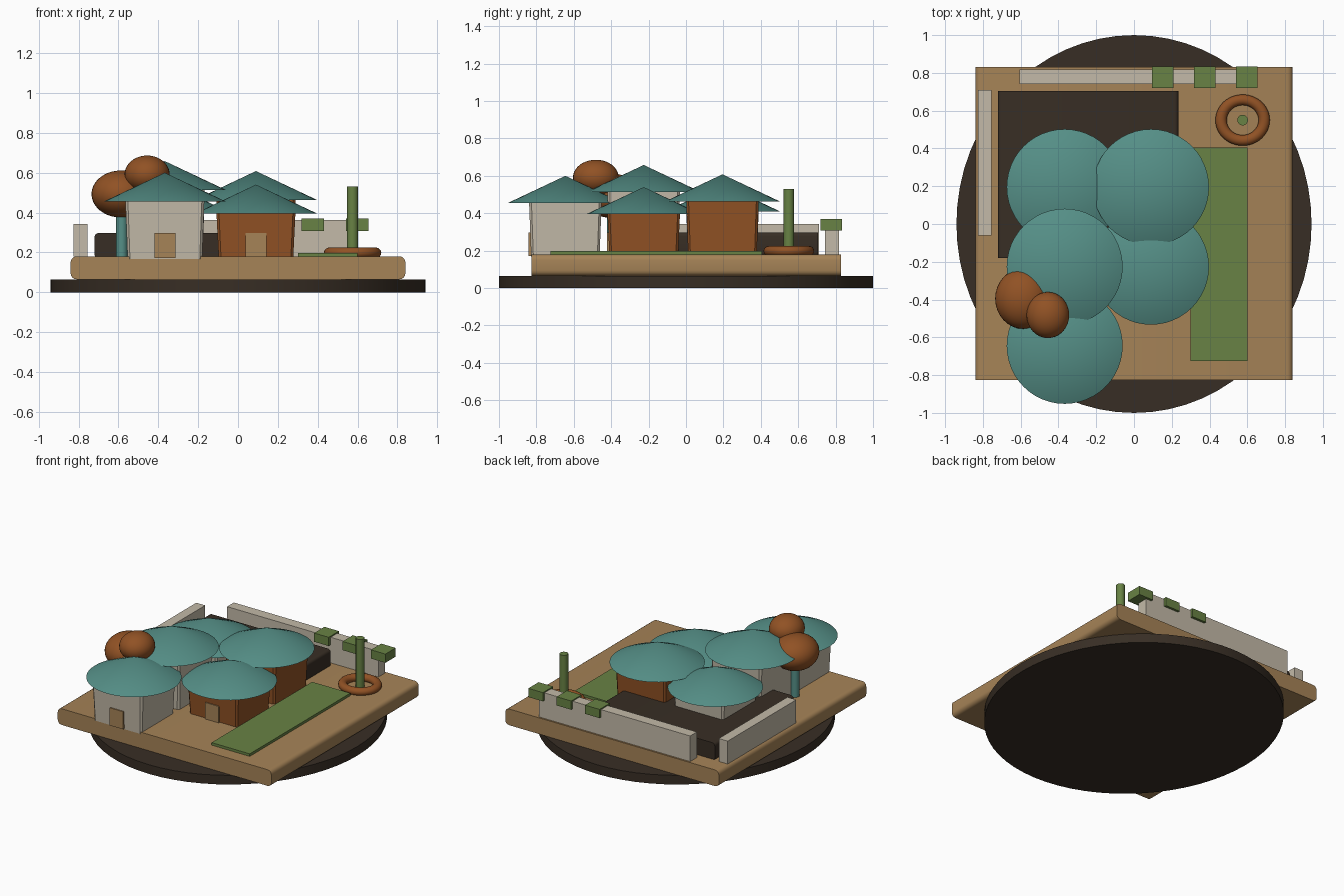
import bpy
import bmesh
import math
from mathutils import Matrix, Vector

cube = bpy.data.objects.get("Cube")
if cube:
    bpy.data.objects.remove(cube, do_unlink=True)


def material(name, rgb):
    m = bpy.data.materials.new(name)
    m.use_nodes = True
    m.diffuse_color = (*rgb, 1)
    m.node_tree.nodes["Principled BSDF"].inputs["Base Color"].default_value = (*rgb, 1)
    return m


TAN = material("sand_tan", (0.38, 0.227, 0.095))
TEAL = material("roof_teal", (0.091, 0.275, 0.242))
DARK = material("dark_earth", (0.039, 0.027, 0.018))
GREEN = material("leaf_green", (0.138, 0.223, 0.058))
WHITE = material("plaster_white", (0.546, 0.491, 0.392))
RUST = material("rust_brown", (0.283, 0.084, 0.018))


def finish(name, bm, mat, smooth=False):
    bmesh.ops.recalc_face_normals(bm, faces=bm.faces)
    mesh = bpy.data.meshes.new(name)
    bm.to_mesh(mesh)
    bm.free()
    mesh.materials.append(mat)
    obj = bpy.data.objects.new(name, mesh)
    bpy.context.collection.objects.link(obj)
    if smooth:
        bpy.ops.object.select_all(action="DESELECT")
        obj.select_set(True)
        bpy.context.view_layer.objects.active = obj
        bpy.ops.object.shade_smooth_by_angle(angle=math.radians(35))
    return obj


def box(name, mat, x, y, z, round_edges=0, axis=1, segments=4, flare=1):
    """Box from (min, max) ranges; rounds the edges along one axis, flare widens the top."""
    bm = bmesh.new()
    bmesh.ops.create_cube(bm, size=1)
    for v in bm.verts:
        v.co = Vector(r[0] if c < 0 else r[1] for c, r in zip(v.co, (x, y, z)))
    if round_edges:
        edges = [e for e in bm.edges
                 if abs((e.verts[0].co - e.verts[1].co).normalized()[axis]) > 0.9]
        bmesh.ops.bevel(bm, geom=edges, offset=round_edges, segments=segments,
                        profile=0.5, affect="EDGES")
    cx, cy = sum(x) / 2, sum(y) / 2
    for v in bm.verts:
        if v.co.z > sum(z) / 2 and flare != 1:
            v.co.x = cx + (v.co.x - cx) * flare
            v.co.y = cy + (v.co.y - cy) * flare
    return finish(name, bm, mat, round_edges > 0)


def cone(name, mat, x, y, z0, z1, r0, r1, stretch=1, sides=48):
    bm = bmesh.new()
    bmesh.ops.create_cone(bm, cap_ends=True, segments=sides, radius1=r0, radius2=r1,
                          depth=z1 - z0)
    bmesh.ops.scale(bm, vec=(1, stretch, 1), verts=bm.verts)
    bmesh.ops.translate(bm, vec=(x, y, (z0 + z1) / 2), verts=bm.verts)
    return finish(name, bm, mat, True)


def ball(name, mat, centre, radii):
    bm = bmesh.new()
    bmesh.ops.create_uvsphere(bm, u_segments=32, v_segments=20, radius=1)
    bmesh.ops.transform(bm, matrix=Matrix.LocRotScale(Vector(centre), None, Vector(radii)),
                        verts=bm.verts)
    return finish(name, bm, mat, True)


# Ground: oval base disc, sand platform, raised terrace and lawn
GROUND = 0.18
cone("base_disc", DARK, 0, 0, 0, 0.065, 0.94, 0.94, stretch=1 / 0.94, sides=64)
box("platform", TAN, (-0.84, 0.84), (-0.825, 0.83), (0.065, GROUND), 0.03)
box("terrace", DARK, (-0.72, 0.235), (-0.18, 0.705), (GROUND - 0.01, 0.297), 0.02)
box("lawn", GREEN, (0.3, 0.6), (-0.725, 0.405), (GROUND - 0.01, 0.198))

# Round-roofed houses: x, y, eave height, wall colour, has a visible door
HOUSES = (
    (-0.367, -0.645, 0.455, WHITE, True),
    (-0.367, -0.226, 0.513, WHITE, False),
    (-0.367, 0.195, 0.41, WHITE, False),
    (0.09, -0.226, 0.395, RUST, True),
    (0.09, 0.195, 0.463, RUST, False),
)
for i, (x, y, eave, wall, door) in enumerate(HOUSES, 1):
    box(f"house_{i}_walls", wall, (x - 0.187, x + 0.187), (y - 0.183, y + 0.183),
        (GROUND - 0.012, eave + 0.005), 0.012, axis=2, segments=1, flare=1.06)
    cone(f"house_{i}_roof", TEAL, x, y, eave, eave + 0.145, 0.307, 0)
    if door:
        box(f"house_{i}_door", TAN, (x - 0.053, x + 0.053), (y - 0.196, y - 0.15),
            (GROUND - 0.008, 0.297))

# Garden walls and planters
box("back_wall", WHITE, (-0.605, 0.585), (0.742, 0.818), (GROUND, 0.362))
box("right_wall", WHITE, (-0.825, -0.755), (-0.06, 0.71), (GROUND, 0.343))
for i in range(3):
    x = 0.152 + 0.223 * i
    box(f"planter_{i + 1}", GREEN, (x - 0.057, x + 0.057), (0.72, 0.835), (0.308, 0.37))

# Tree
cone("tree_trunk", TEAL, -0.583, -0.395, GROUND, 0.45, 0.028, 0.028, sides=24)
ball("tree_crown_lower", RUST, (-0.587, -0.395, 0.493), (0.148, 0.16, 0.118))
ball("tree_crown_upper", RUST, (-0.456, -0.482, 0.592), (0.113, 0.122, 0.094))

# Ring bed with a tall post
bm = bmesh.new()
RING, TUBE, AROUND, ACROSS = 0.114, 0.03, 48, 16
rings = []
for i in range(AROUND):
    a = 2 * math.pi * i / AROUND
    ring = []
    for j in range(ACROSS):
        b = 2 * math.pi * j / ACROSS
        r = RING + TUBE * math.cos(b)
        ring.append(bm.verts.new((0.575 + r * math.cos(a), 0.55 + 0.94 * r * math.sin(a),
                                  0.198 + 0.9 * TUBE * math.sin(b))))
    rings.append(ring)
for i in range(AROUND):
    p, q = rings[i], rings[(i + 1) % AROUND]
    for j in range(ACROSS):
        k = (j + 1) % ACROSS
        bm.faces.new((p[j], q[j], q[k], p[k]))
finish("ring_bed", bm, RUST, True)
cone("garden_post", GREEN, 0.575, 0.55, GROUND, 0.53, 0.028, 0.028, sides=24)
